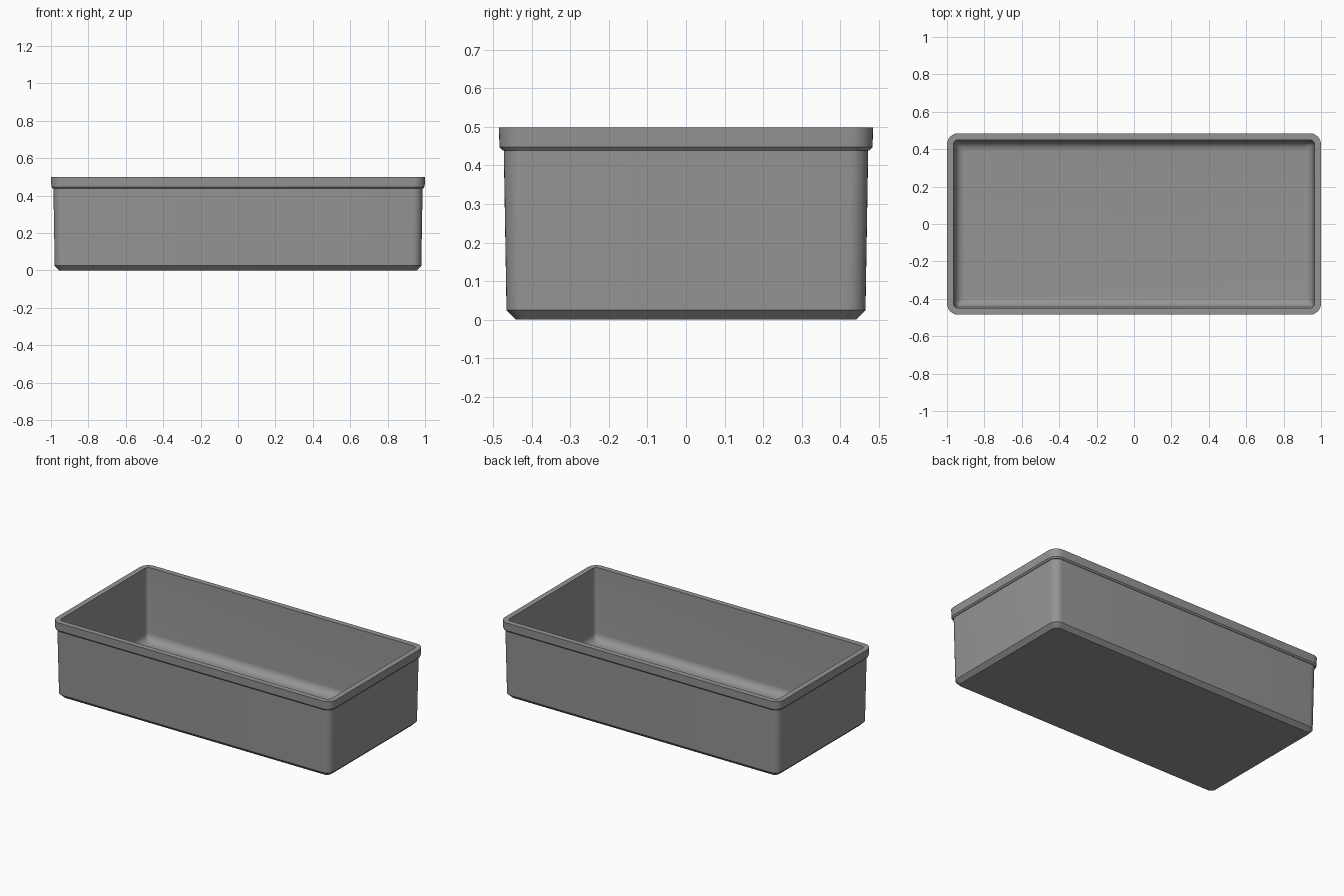
import bpy, bmesh, math

if "Cube" in bpy.data.objects:
    bpy.data.objects.remove(bpy.data.objects["Cube"])

CORNER_STEPS = 8

grey = bpy.data.materials.new("mid grey")
grey.diffuse_color = (0.3, 0.3, 0.3, 1)
grey.use_nodes = True
grey.node_tree.nodes["Principled BSDF"].inputs["Base Color"].default_value = grey.diffuse_color


def rounded_ring(bm, half_y, z, radius):
    """Rounded rectangle; the tray is longer along x by a fixed amount."""
    half_x = half_y + 0.515
    ring = []
    for q, (sx, sy) in enumerate(((1, 1), (-1, 1), (-1, -1), (1, -1))):
        for i in range(CORNER_STEPS + 1):
            a = math.pi / 2 * (q + i / CORNER_STEPS)
            ring.append(bm.verts.new((sx * (half_x - radius) + radius * math.cos(a),
                                      sy * (half_y - radius) + radius * math.sin(a), z)))
    return ring


# Section from the base, up the outside, over the rim and down the inside:
# half depth, height, corner radius
section = [
    (0.440, 0.000, 0.030),
    (0.465, 0.025, 0.050),   # base chamfer
    (0.472, 0.438, 0.050),   # drafted wall
    (0.475, 0.438, 0.050),   # step under the lip
    (0.483, 0.447, 0.058),
    (0.485, 0.498, 0.060),   # lip
    (0.450, 0.498, 0.025),   # flat rim
]

# Inside fillet between wall and floor
FILLET, FLOOR, WALL = 0.05, 0.03, 0.442
for i in range(9):
    a = math.pi / 2 * i / 8
    inset = FILLET * (1 - math.cos(a))
    section.append((WALL - inset, FLOOR + FILLET * (1 - math.sin(a)),
                    max(0.025 - inset * 0.4, 0.004)))

bm = bmesh.new()
rings = [rounded_ring(bm, *s) for s in section]
for lower, upper in zip(rings, rings[1:]):
    n = len(lower)
    for i in range(n):
        j = (i + 1) % n
        bm.faces.new((lower[i], lower[j], upper[j], upper[i]))
bm.faces.new(rings[0][::-1])   # underside
bm.faces.new(rings[-1])        # inside floor
bmesh.ops.recalc_face_normals(bm, faces=bm.faces)

mesh = bpy.data.meshes.new("tray")
bm.to_mesh(mesh)
bm.free()
mesh.materials.append(grey)
tray = bpy.data.objects.new("tray", mesh)
bpy.context.collection.objects.link(tray)
bpy.context.view_layer.objects.active = tray
tray.select_set(True)
bpy.ops.object.shade_smooth_by_angle(angle=math.radians(30))
